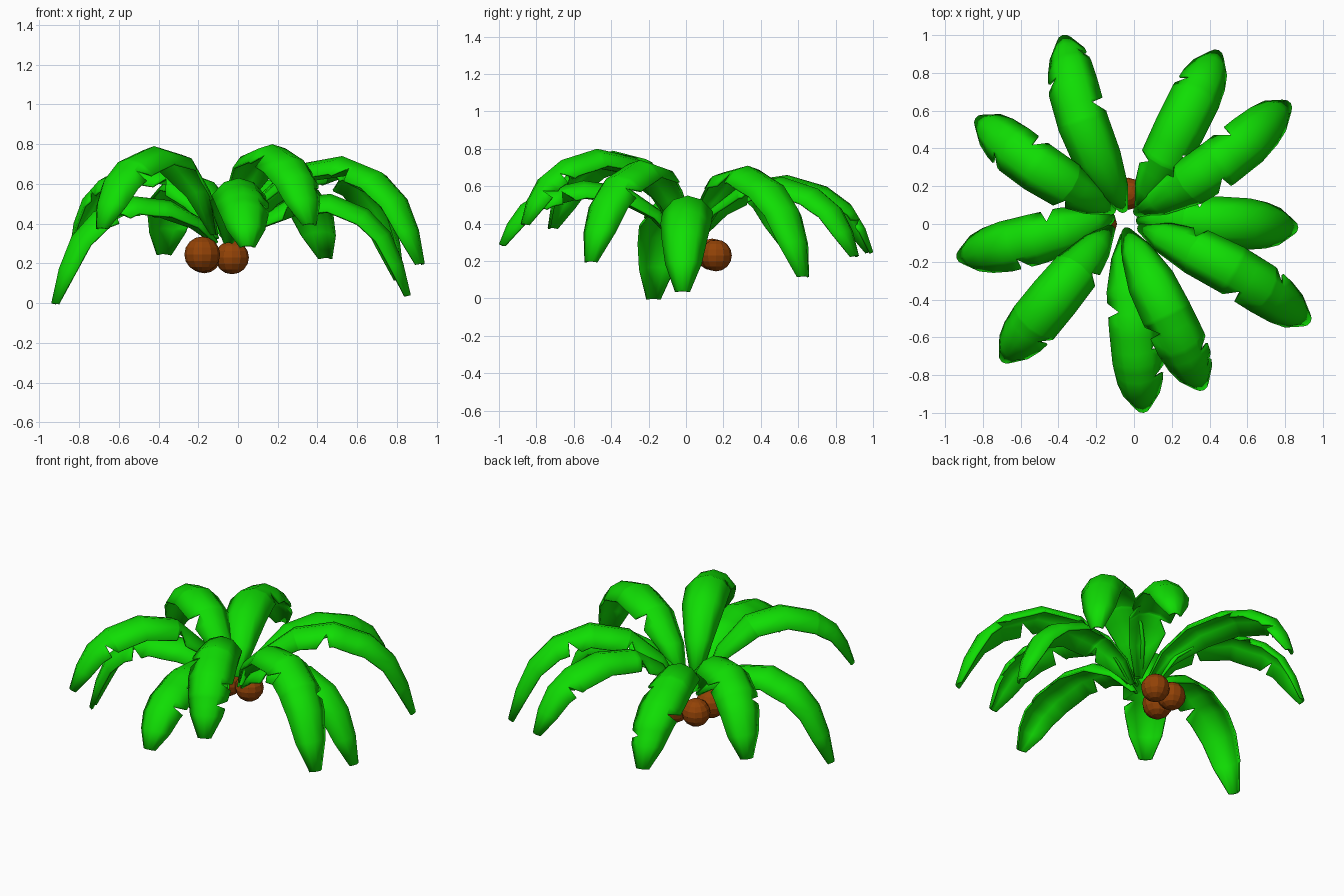
import bpy, bmesh, math
from mathutils import Vector

if "Cube" in bpy.data.objects:
    bpy.data.objects.remove(bpy.data.objects["Cube"])


def material(name, color):
    m = bpy.data.materials.new(name)
    m.diffuse_color = color
    m.use_nodes = True
    m.node_tree.nodes["Principled BSDF"].inputs["Base Color"].default_value = m.diffuse_color
    return m


GREEN = material("leaf_green", (0.005, 0.73, 0.001, 1))
BROWN = material("nut_brown", (0.29, 0.055, 0.002, 1))

# Frond side profile: fraction outward, rise to the crest, drop after it
ARC = [(0, 0, 0), (.1, .5, 0), (.29, .9, 0), (.53, 1, 0),
       (.75, 1, .15), (.88, 1, .38), (.955, 1, .68), (1, 1, 1)]
# Half width at each station of the arc
WIDTH = [.025, .085, .128, .136, .136, .122, .098, .04]
# Cross-section: inner and outer points, sideways and downward share of the half width
INNER, INNER_DROP, OUTER_DROP = .55, .16, .64
NOTCH = .57


def lerp_at(s, values):
    i = min(int(s), len(values) - 2)
    return values[i] + (values[i + 1] - values[i]) * (s - i)


def section(k_neg, k_pos):
    def edge(k):
        return INNER_DROP + (OUTER_DROP - INNER_DROP) * (k - INNER) / (1 - INNER)
    return [(-k_neg, edge(k_neg)), (-INNER, INNER_DROP), (0, 0),
            (INNER, INNER_DROP), (k_pos, edge(k_pos))]


def frond(name, base, tip, crest, bow, notches):
    base, tip = Vector(base), Vector(tip)
    out = Vector((tip.x - base.x, tip.y - base.y, 0))
    side = Vector((-out.y, out.x, 0)).normalized()
    pts = [base + out * u + side * bow * 4 * u * (1 - u)
           + Vector((0, 0, (crest - base.z) * r - (crest - tip.z) * d))
           for u, r, d in ARC]
    # Extra stations give each notch a sharp inner corner
    stations = {float(i): [1, 1] for i in range(len(ARC))}
    for s, edge in notches:
        for t, k in ((s - .3, 1), (s, NOTCH), (s + .08, 1)):
            stations.setdefault(t, [1, 1])[0 if edge < 0 else 1] = k
    bm = bmesh.new()
    rows = []
    for s in sorted(stations):
        p, w = lerp_at(s, pts), lerp_at(s, WIDTH)
        # Blend the path direction so the blade bends evenly
        lo, hi = lerp_at(max(0, s - 1), pts), lerp_at(min(len(pts) - 1, s + 1), pts)
        normal = (hi - lo).normalized().cross(side)
        rows.append([bm.verts.new(p + (side * a - normal * d) * w)
                     for a, d in section(*stations[s])])
    for r0, r1 in zip(rows, rows[1:]):
        for j in range(4):
            bm.faces.new((r0[j], r1[j], r1[j + 1], r0[j + 1]))
    bmesh.ops.recalc_face_normals(bm, faces=bm.faces)
    if sum(f.normal.z for f in bm.faces) < 0:
        bmesh.ops.reverse_faces(bm, faces=bm.faces)
    me = bpy.data.meshes.new(name)
    bm.to_mesh(me)
    bm.free()
    ob = bpy.data.objects.new(name, me)
    bpy.context.collection.objects.link(ob)
    me.materials.append(GREEN)
    mod = ob.modifiers.new("thickness", "SOLIDIFY")
    mod.thickness = .012
    bpy.context.view_layer.objects.active = ob
    ob.select_set(True)
    bpy.ops.object.shade_smooth_by_angle(angle=math.radians(60))
    ob.select_set(False)


# Ring of fronds: base, tip, crest height, sideways bow,
# notches (station, +1 left / -1 right)
FRONDS = [
    ((-.05, .06, .33), (-.38, 1.0, .25), .66, .05, [(3.4, -1), (4.5, 1), (5.6, -1)]),
    ((.02, .06, .33), (.45, .92, .23), .65, 0, [(1.9, 1), (4.5, 1), (2.4, -1)]),
    ((.0, .05, .33), (.83, .64, .12), .71, -.04, [(2.8, -1), (3.6, 1), (1.9, 1)]),
    ((.01, .02, .31), (.87, -.02, .04), .55, .01, [(1.9, -1), (2.4, 1)]),
    ((.02, -.01, .33), (.935, -.52, .20), .74, .04, [(3.4, -1), (4.4, 1), (1.9, 1)]),
    ((-.05, -.02, .35), (.37, -.88, .40), .80, 0, [(4.5, 1), (5.5, 1), (3.4, -1)]),
    ((-.05, -.04, .31), (.05, -1.0, .29), .63, 0, [(2.6, -1), (3.6, 1), (4.6, 1)]),
    ((-.11, -.01, .35), (-.70, -.73, .38), .79, 0, [(4.4, 1), (1.9, 1)]),
    ((-.10, .04, .31), (-.94, -.18, .00), .54, .01, [(2.5, -1), (3.6, 1)]),
    ((-.10, .06, .33), (-.84, .56, .27), .70, .03, [(1.9, 1), (4.5, 1), (3.5, -1)]),
]
for n, spec in enumerate(FRONDS, 1):
    frond(f"frond_{n}", *spec)

# Cluster of faceted nuts under the crown
for n, (loc, r) in enumerate([((-.03, .16, .23), .085), ((-.17, .14, .235), .085),
                              ((-.18, .0, .245), .09)], 1):
    bpy.ops.mesh.primitive_uv_sphere_add(segments=12, ring_count=8, radius=r, location=loc)
    nut = bpy.context.object
    nut.name = f"nut_{n}"
    nut.data.materials.append(BROWN)
